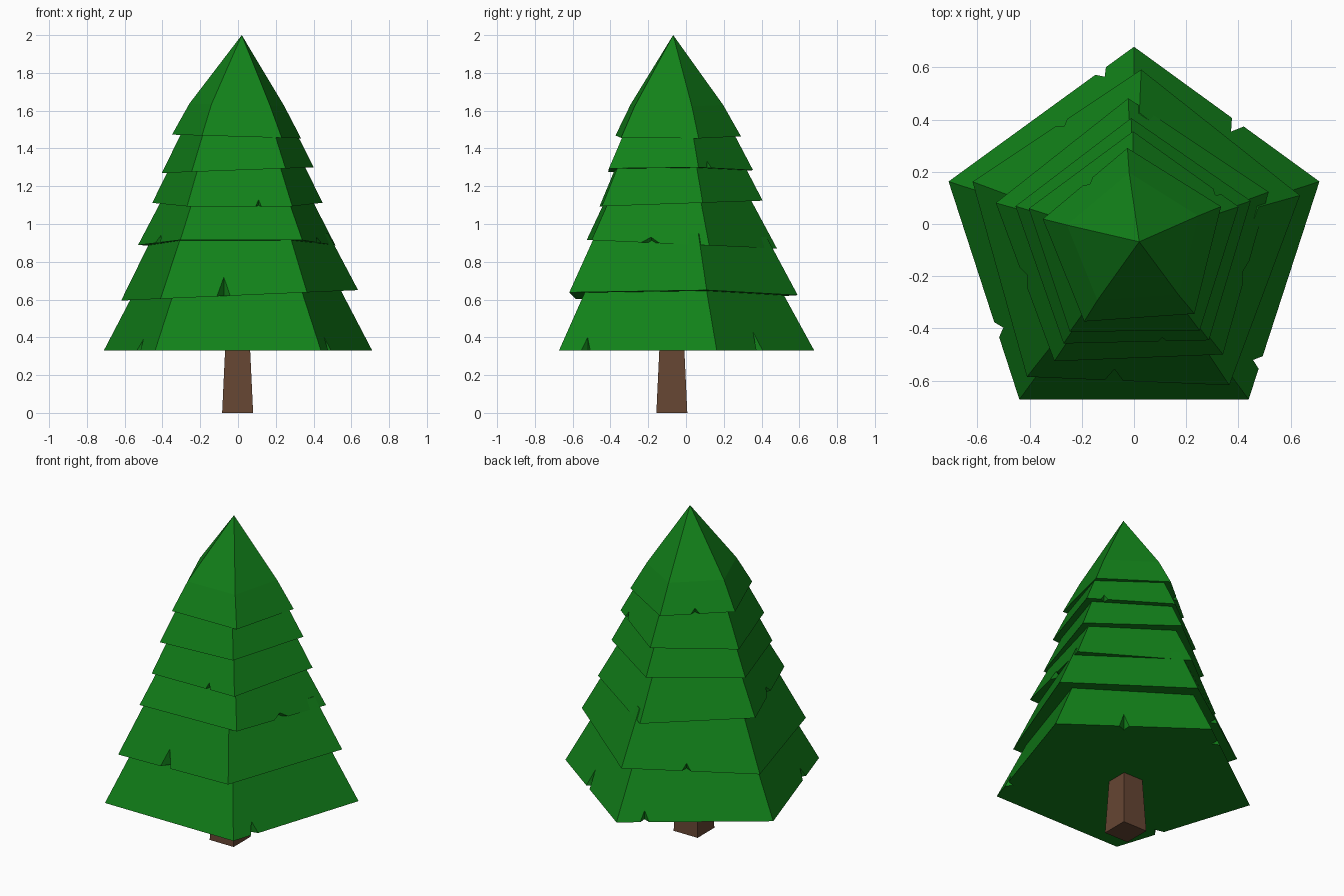
import bpy, bmesh
from math import sin, cos, radians
from mathutils import Vector

if "Cube" in bpy.data.objects:
    bpy.data.objects.remove(bpy.data.objects["Cube"])


def material(name, rgb):
    m = bpy.data.materials.new(name)
    m.diffuse_color = (*rgb, 1)
    m.use_nodes = True
    m.node_tree.nodes["Principled BSDF"].inputs["Base Color"].default_value = m.diffuse_color
    return m


green = material("needles", (0.006, 0.22, 0.01))
brown = material("bark", (0.13, 0.06, 0.033))
CENTRE = Vector((0, -0.068, 0))


def finish(bm, name, mat):
    bmesh.ops.recalc_face_normals(bm, faces=bm.faces)
    mesh = bpy.data.meshes.new(name)
    bm.to_mesh(mesh)
    bm.free()
    mesh.materials.append(mat)
    ob = bpy.data.objects.new(name, mesh)
    bpy.context.collection.objects.link(ob)


def tier(name, z, r, top_z, top_r, rot, tilt, notches, apex=None):
    """Five-sided tilted skirt; notches = (edge, position, half width, depth, height)."""
    bm = bmesh.new()

    def ring(radius, height):
        pts = []
        for k in range(5):
            a = radians(90 + 72 * k + rot)
            x, y = radius * cos(a), radius * sin(a)
            pts.append(CENTRE + Vector((x, y, height + tilt[0] * x + tilt[1] * y)))
        return [bm.verts.new(p) for p in pts]

    low, high = ring(r, z), ring(top_r, top_z)
    mid_low = sum((v.co for v in low), Vector()) / 5
    outline = []
    for k in range(5):
        a, b, c, d = low[k], low[(k + 1) % 5], high[(k + 1) % 5], high[k]
        side = [a]
        outline.append(a)
        for edge, t, half, depth, height in notches:
            if edge != k:
                continue
            # a three-cornered nick cut out of the lower edge
            along = (b.co - a.co).normalized()
            p = a.co.lerp(b.co, t)
            inward = (mid_low - (a.co + b.co) / 2).normalized()
            up = ((c.co + d.co) - (a.co + b.co)) / 2
            up *= height / up.z
            v1, v2, inner, peak = [bm.verts.new(q) for q in (
                p - along * half, p + along * half, p + inward * depth, p + up)]
            side += [v1, peak, v2]
            outline += [v1, inner, v2]
            bm.faces.new((v1, inner, peak))
            bm.faces.new((inner, v2, peak))
        bm.faces.new(side + [b, c, d])
    bm.faces.new(outline)
    if apex:
        tip = bm.verts.new(apex)
        for k in range(5):
            bm.faces.new((high[k], high[(k + 1) % 5], tip))
    else:
        bm.faces.new(high)
    finish(bm, name, green)


# Foliage tiers, bottom to top
tier("foliage_1", 0.33, 0.747, 0.68, 0.555, 0, (0, 0),
     [(0, 0.18, 0.025, 0.04, 0.06), (1, 0.68, 0.03, 0.05, 0.06),
      (3, 0.17, 0.025, 0.04, 0.07), (4, 0.44, 0.028, 0.045, 0.10)])
tier("foliage_2", 0.622, 0.66, 0.93, 0.495, -2.4, (0.044, 0),
     [(2, 0.43, 0.035, 0.05, 0.10), (0, 0.47, 0.025, 0.04, 0.04)])
tier("foliage_3", 0.895, 0.55, 1.14, 0.415, 2.3, (0, -0.045),
     [(1, 0.47, 0.04, 0.04, 0.04), (3, 0.5, 0.05, 0.04, 0.03)])
tier("foliage_4", 1.107, 0.474, 1.32, 0.365, 1.3, (0, 0.035),
     [(2, 0.68, 0.015, 0.03, 0.035)])
tier("foliage_5", 1.285, 0.423, 1.50, 0.31, 0.5, (0.037, 0),
     [(4, 0.2, 0.02, 0.03, 0.035)])
tier("foliage_6", 1.463, 0.36, 1.63, 0.265, 4, (-0.029, 0),
     [(0, 0.47, 0.025, 0.03, 0.03)], apex=(0.02, -0.068, 2.0))

# Square tapered trunk
bm = bmesh.new()
bmesh.ops.create_cube(bm, size=1)
for v in bm.verts:
    half = 0.065 if v.co.z > 0 else 0.082
    v.co = Vector((v.co.x * 2 * half - 0.002, v.co.y * 2 * half - 0.075,
                   0.36 if v.co.z > 0 else 0))
finish(bm, "trunk", brown)
